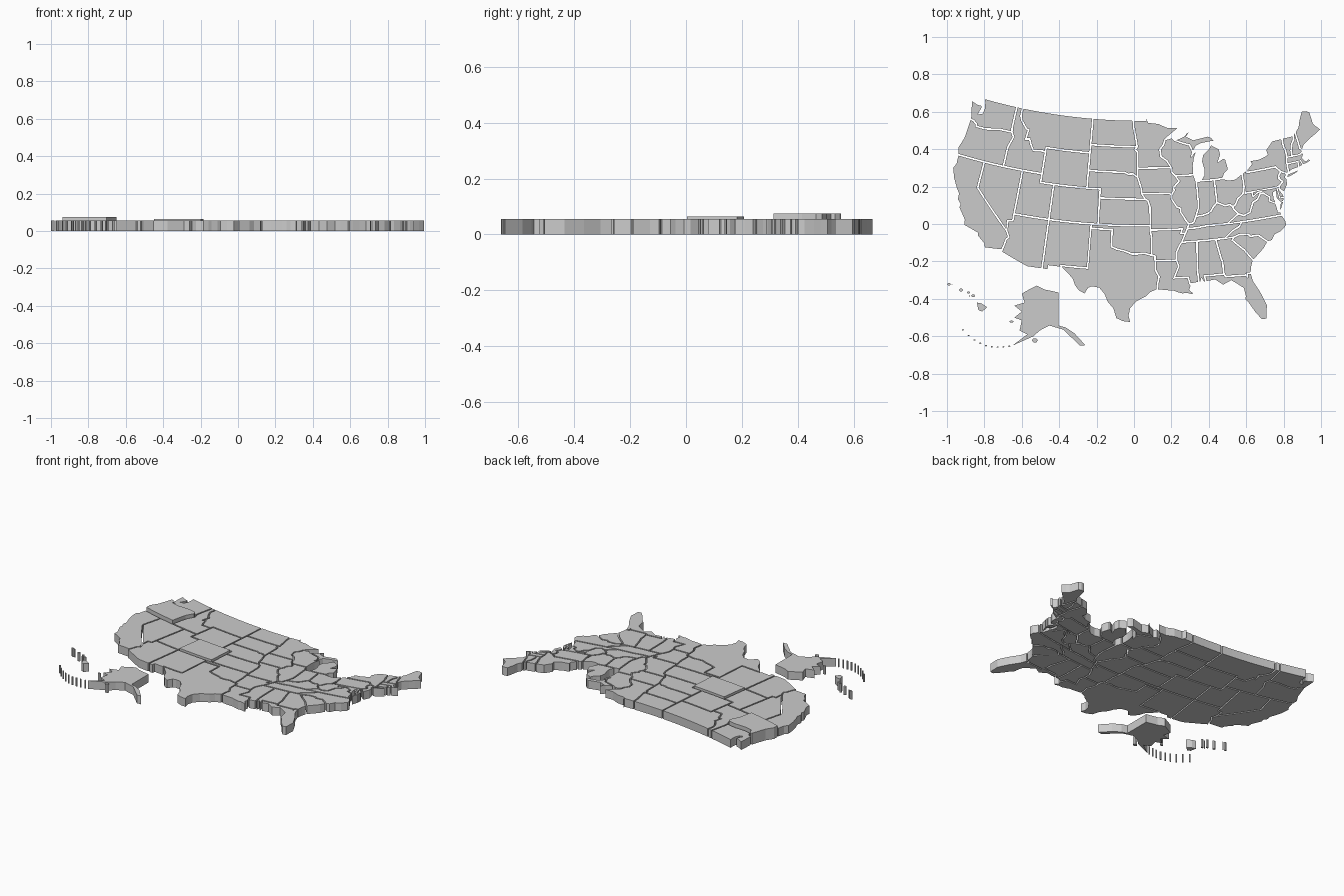
import bpy, bmesh, math
from mathutils import Vector

GAP = 0.0045   # inset on each state edge, leaves a groove between neighbours
T = 0.055      # slab thickness


def B(*v):
    """Flat numbers -> list of (west longitude, latitude)."""
    return list(zip(v[::2], v[1::2]))


def R(chain):
    return chain[::-1]


def project(p):
    """Conic equal-area projection scaled to the model."""
    n = 0.6029
    rho = math.sqrt(1.3513 - 2 * n * math.sin(math.radians(p[1]))) / n
    th = n * math.radians(96 - p[0])
    return Vector((2.73 * rho * math.sin(th) + 0.035, 3.52 - 2.69 * rho * math.cos(th)))


def slab(name, pts, h=T):
    """Extrude a flat outline upward from z = 0."""
    bm = bmesh.new()
    face = bm.faces.new([bm.verts.new((p[0], p[1], 0)) for p in pts])
    new = bmesh.ops.extrude_face_region(bm, geom=[face], use_keep_orig=True)["geom"]
    bmesh.ops.translate(bm, vec=(0, 0, h), verts=[e for e in new if isinstance(e, bmesh.types.BMVert)])
    bmesh.ops.recalc_face_normals(bm, faces=bm.faces)
    me = bpy.data.meshes.new(name)
    bm.to_mesh(me)
    bm.free()
    bpy.context.collection.objects.link(bpy.data.objects.new(name, me))


def state(name, loop, h=T, gap=GAP):
    """Project a border loop, curve long edges, inset it and extrude it."""
    loop = [p for i, p in enumerate(loop) if p != loop[i - 1]]
    pts = []
    for i, a in enumerate(loop):
        b = loop[(i + 1) % len(loop)]
        n = max(1, int(abs(a[0] - b[0]) / 1.2))
        pts += [project((a[0] + (b[0] - a[0]) * k / n, a[1] + (b[1] - a[1]) * k / n)) for k in range(n)]
    area = sum(pts[i - 1].cross(pts[i]) for i in range(len(pts)))
    s = 1 if area > 0 else -1
    out = []
    for i, p in enumerate(pts):
        d1 = (p - pts[i - 1]).normalized()
        d2 = (pts[(i + 1) % len(pts)] - p).normalized()
        n1, n2 = Vector((-d1.y, d1.x)) * s, Vector((-d2.y, d2.x)) * s
        m = n1 + n2
        m = m.normalized() if m.length > 1e-4 else n1
        out.append(p + m * gap / max(0.6, m.dot(n1)))
    slab(name, out, h)


# shared borders: west
columbia = B(124, 46.25, 123.4, 46.2, 122.8, 45.9, 122.7, 45.65, 121.2, 45.65, 119.3, 45.93, 119, 46, 116.92, 46)
snake = B(116.92, 46, 116.5, 45.5, 117, 44.3, 117.03, 43.8, 117.03, 42)
id_mt = B(116.05, 49, 116.05, 48, 115.7, 47.5, 114.7, 46.7, 114.35, 46.65, 114.5, 45.56, 113.9, 45.65,
          113.45, 44.95, 113, 44.45, 111.5, 44.55, 111.05, 44.48)
nv_az = B(114.05, 37, 114.05, 36.2, 114.75, 36.1, 114.63, 35)
ca_az = B(114.63, 35, 114.15, 34.3, 114.45, 34, 114.55, 33.4, 114.72, 32.72)
# shared borders: plains
nd_mn = B(97.2, 49, 97.1, 48, 96.8, 47, 96.55, 45.94)
sd_mn = B(96.55, 45.94, 96.85, 45.6, 96.45, 45.3, 96.45, 43.5)
sd_ne = B(104.05, 43, 98.5, 43, 97.9, 42.8, 97.2, 42.85, 96.45, 42.49)
ia_ne = B(96.45, 42.49, 96.1, 41.7, 95.9, 41.2, 95.8, 40.58)
ks_mo = B(95.3, 40, 94.9, 39.8, 94.62, 39.1, 94.62, 37)
red = B(100, 34.56, 99.2, 34.3, 98.1, 34.1, 97.2, 33.8, 96.5, 33.8, 95.5, 33.9, 94.48, 33.64)
ar_tx = B(94.48, 33.64, 94.04, 33.55, 94.04, 33.02)
la_tx = B(94.04, 33.02, 94.04, 32, 93.55, 31.2, 93.75, 30.5, 93.85, 29.7)
ar_ok = B(94.62, 36.5, 94.43, 35.4, 94.48, 33.64)
# shared borders: great river
mn_wi = B(92, 46.7, 92.3, 46.1, 92.9, 45.6, 92.75, 44.75, 91.9, 44.3, 91.25, 43.5)
ia_wi = B(91.25, 43.5, 91.15, 42.9, 90.65, 42.5)
ia_il = B(90.65, 42.5, 90.15, 41.9, 91.05, 41.2, 90.95, 40.9, 91.42, 40.38)
ia_mo = B(91.42, 40.38, 91.73, 40.6, 95.8, 40.58)
mo_il = B(91.42, 40.38, 91.4, 39.9, 90.7, 39, 90.15, 38.8, 90.2, 38.4, 89.5, 37.4, 89.15, 37)
mo_ar = B(89.7, 36, 90.37, 36, 90.1, 36.5, 94.62, 36.5)
ar_ms = B(90.3, 35, 90.6, 34.7, 91.1, 33.9, 91.15, 33)
la_ms = B(91.15, 33, 90.9, 32.3, 91.6, 31, 89.75, 31, 89.55, 30.2)
# shared borders: east
oh_wv = B(80.52, 40.64, 80.65, 40.4, 80.85, 39.7, 81.75, 39.2, 82.2, 38.6, 82.6, 38.42)
oh_ky = B(82.6, 38.42, 83, 38.7, 83.7, 38.65, 84.3, 38.9, 84.82, 39.1)
in_ky = B(84.82, 39.1, 85.4, 38.7, 85.8, 38.25, 86.3, 38, 87.1, 37.85, 88.05, 37.8)
il_ky = B(88.05, 37.8, 88.45, 37.1, 89.15, 37)
wabash = B(87.53, 41.7, 87.53, 39.35, 87.6, 38.7, 88.05, 37.8)
ky_tn = B(89.4, 36.5, 88.05, 36.5, 86.5, 36.65, 83.68, 36.6)
ky_wv = B(81.97, 37.54, 82.6, 38.17, 82.6, 38.42)
va_wv = B(81.97, 37.54, 81.25, 37.25, 80.3, 37.5, 79.65, 38.55, 78.9, 38.8, 78.35, 39.4, 77.75, 39.3)
md_wv = B(79.48, 39.72, 79.48, 39.2, 78.75, 39.55, 78.2, 39.65, 77.75, 39.3)
md_va = B(77.75, 39.3, 77.45, 39.05, 77.05, 38.8, 77.25, 38.4, 76.4, 37.98)
tn_nc = B(81.68, 36.59, 82.1, 36.1, 83.1, 35.75, 84.3, 35)
nc_sc = B(83.1, 35, 82.3, 35.2, 81.05, 35.1, 80.8, 34.82, 79.7, 34.8, 78.55, 33.87)
savannah = B(83.1, 35, 83.35, 34.7, 82.6, 34, 81.9, 33.4, 81.45, 32.8, 80.9, 32.05)
al_ga = B(85.6, 35, 85.18, 32.87, 85, 32.3, 85.05, 31.5, 85, 31)
ga_fl = B(85, 31, 84.86, 30.7, 82.2, 30.57, 82.05, 30.36, 82, 30.75, 81.45, 30.7)
al_ms = B(88.2, 35, 88.45, 32, 88.4, 30.3)
al_fl = B(85, 31, 87.6, 31, 87.45, 30.3)
delaware = B(74.7, 41.36, 75.1, 41, 75.2, 40.6, 74.75, 40.2, 75.4, 39.8)
ny_pa = B(79.76, 42.27, 79.76, 42, 75.35, 42, 74.7, 41.36)
ny_vt = B(73.35, 45.01, 73.4, 44.1, 73.25, 43.6, 73.27, 42.75)
vt_nh = B(71.5, 45.01, 71.6, 44.5, 72.05, 44.1, 72.4, 43.4, 72.46, 42.73)
me_nh = B(71.08, 45.3, 70.98, 43.4, 70.7, 43.07)
wi_mi = B(90.4, 46.55, 89.1, 46.15, 88.1, 45.9, 87.65, 45.1)

# western states
state("washington", columbia + B(117.04, 46.4, 117.04, 49, 122.76, 49, 122.5, 48.5, 122.3, 47.9, 122.4, 47.3,
      122.9, 47.1, 122.6, 47.9, 122.75, 48.15, 123.5, 48.15, 124.7, 48.38, 124.4, 47.4, 124.1, 46.7))
state("oregon", columbia + snake + B(124.2, 42, 124.55, 42.85, 124.1, 44, 124.05, 45), 0.075)
state("california", B(124.2, 42, 124.1, 41, 124.4, 40.4, 123.8, 39.3, 123, 38.3, 122.5, 37.8, 122.4, 37.1, 121.85, 36.7,
      121.9, 36.3, 120.7, 35.1, 120.6, 34.5, 119.3, 34.2, 118.5, 34, 118.4, 33.7, 117.3, 33, 117.12, 32.53)
      + R(ca_az) + B(120, 39, 120, 42))
state("nevada", B(120, 42, 114.05, 42) + nv_az + B(120, 39))
state("idaho", snake + B(111.05, 42) + R(id_mt) + B(117.04, 49, 117.04, 46.4))
state("montana", id_mt + B(111.05, 45, 104.05, 45, 104.05, 49))
state("wyoming", B(111.05, 45, 104.05, 45, 104.05, 41, 111.05, 41))
state("utah", B(114.05, 42, 111.05, 42, 111.05, 41, 109.05, 41, 109.05, 37, 114.05, 37))
state("colorado", B(109.05, 41, 102.05, 41, 102.05, 37, 109.05, 37), 0.065)
state("arizona", nv_az + ca_az + B(114.81, 32.5, 111.07, 31.33, 109.05, 31.33, 109.05, 37))
state("new_mexico", B(109.05, 37, 103, 37, 103.04, 32, 106.62, 32, 106.5, 31.78, 108.2, 31.78, 108.2, 31.33, 109.05, 31.33))

# plains states
state("north_dakota", nd_mn + B(104.05, 45.94, 104.05, 49))
state("south_dakota", sd_mn + R(sd_ne) + B(104.05, 45.94))
state("nebraska", sd_ne + ia_ne + B(95.3, 40, 102.05, 40, 102.05, 41, 104.05, 41))
state("kansas", ks_mo + B(102.05, 37, 102.05, 40))
state("oklahoma", B(103, 37, 94.62, 37) + ar_ok + R(red) + B(100, 36.5, 103, 36.5))
state("texas", red + ar_tx + la_tx + B(94.7, 29.4, 95.3, 28.9, 96.5, 28.35, 97.2, 27.6, 97.4, 26.8, 97.15, 25.95,
      98.2, 26.05, 99.1, 26.4, 99.5, 27.5, 100.3, 28.3, 100.7, 29.1, 101.4, 29.77, 102.3, 29.87, 102.7, 29.7,
      103.15, 28.97, 104, 29.3, 104.6, 29.9, 105, 30.65, 106.5, 31.77, 106.62, 32, 103.06, 32, 103.04, 36.5, 100, 36.5))
state("minnesota", nd_mn + sd_mn + R(mn_wi) + B(89.6, 48, 91.5, 48.1, 93, 48.6, 94.65, 48.75, 95.15, 49.38, 95.15, 49))
state("iowa", B(96.45, 43.5) + ia_wi + ia_il + ia_mo + R(ia_ne))
state("missouri", ia_mo + ks_mo + R(mo_ar) + B(89.4, 36.5) + R(mo_il))
state("arkansas", mo_ar + ar_ok + ar_tx + R(ar_ms))
state("louisiana", la_ms + B(89.4, 30, 89.6, 29.6, 89.1, 29.1, 89.4, 28.95, 90.1, 29.15, 90.6, 29.1, 91.3, 29.3,
      91.8, 29.5, 92.6, 29.55) + R(la_tx))

# lake states
state("wisconsin", R(ia_wi) + R(mn_wi) + B(90.85, 46.9) + wi_mi
      + B(88, 44.55, 87.1, 45.2, 87.5, 44.3, 87.75, 43.5, 87.8, 42.5))
state("michigan_upper", wi_mi + B(87, 45.7, 86.3, 45.9, 84.8, 46, 84, 46, 84.4, 46.5, 85, 46.75, 87.4, 46.5,
      88.4, 46.9, 87.9, 47.45, 88.4, 47.35, 89, 46.95))
state("michigan_lower", B(86.82, 41.76, 84.81, 41.7, 83.45, 41.73, 83.1, 42.25, 82.5, 42.6, 82.45, 43, 82.65, 43.9,
      83, 44.05, 83.9, 43.65, 83.3, 44.4, 83.4, 45.1, 84.7, 45.75, 85.1, 45.3, 85.6, 45, 86.2, 44.7, 86.5, 43.9,
      86.25, 43, 86.3, 42.4))
state("illinois", B(87.8, 42.5) + wabash + il_ky + R(mo_il) + R(ia_il))
state("indiana", wabash + R(in_ky) + B(84.81, 41.7, 86.82, 41.76))
state("ohio", B(84.81, 41.7, 83.45, 41.73, 82.7, 41.5, 81.7, 41.5, 80.52, 41.98) + oh_wv + oh_ky)

# southern states
state("kentucky", R(ky_wv) + R(R(ky_tn) + R(il_ky + B(89.4, 36.5)) + R(in_ky) + R(oh_ky))[::-1])
state("tennessee", ky_tn + tn_nc + B(90.3, 35, 89.7, 36))
state("mississippi", al_ms + R(la_ms) + R(ar_ms))
state("alabama", al_ga + al_fl + B(87.8, 30.3, 88, 30.7, 88.1, 30.3) + R(al_ms))
state("georgia", savannah + B(81.2, 31.5) + R(ga_fl) + R(al_ga))
state("florida", al_fl + B(86.3, 30.4, 85.3, 29.7, 84.2, 30.1, 83.6, 29.7, 82.8, 29.1, 82.7, 28.2, 82.8, 27.8,
      82.4, 27.3, 81.8, 26.2, 81.1, 25.2, 80.4, 25.2, 80.05, 26.8, 80.6, 28.4, 81.3, 29.8) + R(ga_fl))
state("south_carolina", nc_sc + B(79.2, 33.2, 79.8, 32.8, 80.4, 32.4) + R(savannah))
state("north_carolina", tn_nc + nc_sc + B(77.95, 33.9, 77.4, 34.5, 76.5, 34.7, 75.55, 35.25, 75.5, 35.8, 75.87, 36.55))
state("virginia", va_wv + md_va + B(76.3, 37.5, 76.3, 37, 75.98, 36.9, 75.87, 36.55, 81.68, 36.59, 83.68, 36.6))
state("virginia_shore", B(75.7, 37.95, 75.3, 38, 75.9, 37.15, 76, 37.3), gap=0.001)
state("west_virginia", B(80.52, 39.72) + md_wv + R(va_wv) + ky_wv + R(oh_wv))

# north-eastern states
state("maryland", B(79.48, 39.72, 75.79, 39.72, 75.7, 38.46, 75.05, 38.45, 75.25, 38.03, 75.7, 37.95, 76.2, 38.5,
      76.1, 39.3, 76.45, 39.2, 76.5, 38.5) + R(md_va) + R(md_wv), gap=0.003)
state("delaware", B(75.79, 39.72, 75.45, 39.82, 75.55, 39.5, 75.1, 38.8, 75.05, 38.45, 75.7, 38.46), gap=0.003)
state("new_jersey", B(73.9, 41, 74.15, 40.6, 74, 40.4, 74.1, 39.75, 74.9, 38.95, 75.5, 39.5) + R(delaware))
state("pennsylvania", ny_pa + delaware + B(75.79, 39.72, 80.52, 39.72, 80.52, 41.98))
state("new_york", B(78.9, 42.85, 79.05, 43.27, 77.5, 43.27, 76.2, 43.55, 76.3, 44.1, 75, 44.98) + ny_vt
      + B(73.5, 42.05, 73.55, 41.3, 73.65, 41, 73.9, 40.75, 73.9, 41) + R(ny_pa))
state("long_island", B(74, 40.6, 73.7, 40.87, 72.6, 40.98, 72, 41.05, 72.5, 40.83, 73.5, 40.59), gap=0.001)
state("connecticut", B(73.5, 42.05, 71.8, 42.02, 71.86, 41.32, 73, 41.22, 73.65, 41, 73.55, 41.3))
state("rhode_island", B(71.8, 42.02, 71.38, 42.02, 71.2, 41.5, 71.86, 41.32), gap=0.003)
state("massachusetts", B(73.27, 42.75, 72.46, 42.73, 71.3, 42.7, 70.85, 42.87, 70.65, 42.65, 71, 42.3, 70.6, 41.8,
      70.1, 41.8, 70.2, 42.07, 69.95, 41.7, 70.65, 41.55, 71.2, 41.5, 71.38, 42.02, 71.8, 42.02, 73.5, 42.05), gap=0.003)
state("vermont", ny_vt + R(vt_nh))
state("new_hampshire", me_nh + B(70.85, 42.87, 71.3, 42.7) + R(vt_nh))
state("maine", B(70.4, 45.8, 70.05, 46.4, 69.2, 47.45, 68.3, 47.35, 67.8, 47.07, 67.8, 45.7, 67.45, 45.3, 66.9, 44.8,
      68, 44.4, 69, 44.1, 70.2, 43.6) + R(me_nh))

# inset mainland in the lower left, given in model units
slab("alaska", B(-.52, -.33, -.48, -.35, -.403, -.366, -.403, -.543, -.366, -.553, -.318, -.585, -.26, -.648, -.29, -.65,
     -.334, -.607, -.377, -.565, -.452, -.543, -.505, -.57, -.537, -.6, -.65, -.65, -.57, -.59, -.612, -.57, -.6, -.515,
     -.64, -.5, -.6, -.468, -.64, -.436, -.585, -.42, -.6, -.372, -.56, -.35))
slab("hawaii_big_island", B(-.84, -.42, -.815, -.425, -.785, -.445, -.812, -.468, -.832, -.46))


def island(name, x, y, rx, ry):
    slab(name, [(x + rx * math.cos(k * math.pi / 3), y + ry * math.sin(k * math.pi / 3)) for k in range(6)])


# small islands
for i, (x, y, r) in enumerate([(-.99, -.322, .01), (-.973, -.325, .004), (-.925, -.353, .012), (-.885, -.366, .009),
                               (-.86, -.384, .011), (-.88, -.385, .004)]):
    island(f"hawaii_island_{i}", x, y, r, r * .7)
for i in range(9):
    x = -.915 + i * .031
    island(f"alaska_island_{i}", x, -.658 + 3.0 * (x + .74) ** 2 * (1 if x < -.74 else .3), .006, .004)
island("kodiak_island", -.53, -.622, .016, .012)
island("bering_island", -.655, -.522, .012, .006)
